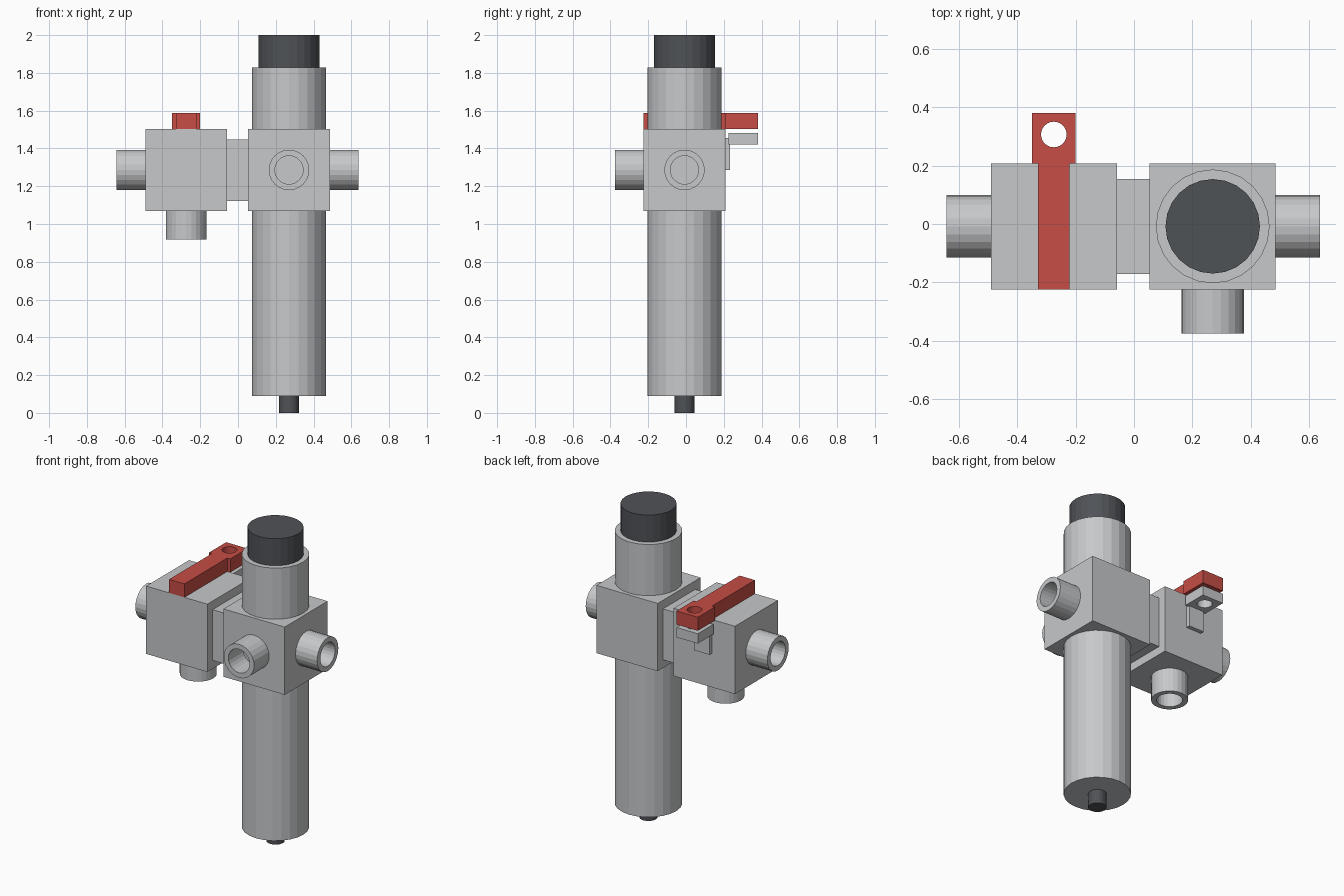
import bpy
import bmesh
from math import cos, sin, tau
from mathutils import Vector

cube = bpy.data.objects.get("Cube")
if cube:
    bpy.data.objects.remove(cube, do_unlink=True)


def material(name, rgb):
    m = bpy.data.materials.new(name)
    m.use_nodes = True
    m.diffuse_color = (*rgb, 1)
    m.node_tree.nodes["Principled BSDF"].inputs["Base Color"].default_value = (*rgb, 1)
    return m


GREY = material("light_grey", (0.57, 0.58, 0.59))
DARK = material("charcoal", (0.078, 0.084, 0.094))
RED = material("lever_red", (0.57, 0.075, 0.06))


def finish(name, bm, mat):
    bmesh.ops.recalc_face_normals(bm, faces=bm.faces)
    mesh = bpy.data.meshes.new(name)
    bm.to_mesh(mesh)
    bm.free()
    mesh.materials.append(mat)
    obj = bpy.data.objects.new(name, mesh)
    bpy.context.collection.objects.link(obj)
    return obj


def box(name, low, high, mat):
    low, high = Vector(low), Vector(high)
    bm = bmesh.new()
    bmesh.ops.create_cube(bm, size=1)
    bmesh.ops.scale(bm, vec=high - low, verts=bm.verts)
    bmesh.ops.translate(bm, vec=(low + high) / 2, verts=bm.verts)
    return finish(name, bm, mat)


def lathe(name, start, axis, profile, mat, sides=24):
    """Sweep (radius, distance) points round an axis and cap both ends."""
    bm = bmesh.new()
    turn = Vector(axis).to_track_quat("Z", "Y")
    rings = []
    for r, d in profile:
        rings.append([bm.verts.new(Vector(start) + turn @ Vector(
            (r * cos(tau * i / sides), r * sin(tau * i / sides), d)))
            for i in range(sides)])
    for a, b in zip(rings, rings[1:]):
        for i in range(sides):
            j = (i + 1) % sides
            bm.faces.new((a[i], a[j], b[j], b[i]))
    bm.faces.new(rings[0])
    bm.faces.new(rings[-1])
    return finish(name, bm, mat)


def cylinder(name, start, length, radius, mat):
    return lathe(name, start, (0, 0, 1), [(radius, 0), (radius, length)], mat)


def port(name, start, axis):
    length = 0.152
    return lathe(name, start, axis,
                 [(0.107, 0), (0.107, length), (0.075, length), (0.075, 0.005)], GREY)


def drill(obj, x, y, radius):
    cutter = cylinder("hole_cutter", (x, y, 1.3), 0.5, radius, obj.data.materials[0])
    cutter.hide_render = True
    mod = obj.modifiers.new("hole", "BOOLEAN")
    mod.operation = "DIFFERENCE"
    mod.solver = "EXACT"
    mod.object = cutter
    bpy.context.view_layer.objects.active = obj
    bpy.ops.object.modifier_apply(modifier=mod.name)
    bpy.data.objects.remove(cutter, do_unlink=True)


FX, VX, CY, CZ = 0.27, -0.275, -0.008, 1.286   # filter, valve and port centres
HALF = 0.216

# Valve and filter bodies with the joining neck
for name, x in (("filter_body", FX), ("valve_body", VX)):
    box(name, (x - HALF, CY - HALF, CZ - HALF), (x + HALF, CY + HALF, CZ + HALF), GREY)
box("joining_neck", (VX + HALF, CY - 0.163, 1.123), (FX - HALF, CY + 0.163, 1.447), GREY)

# Filter bowl, regulator bonnet, knob and drain
cylinder("filter_bowl", (FX, CY, 0.09), CZ - HALF - 0.09, 0.195, GREY)
cylinder("regulator_bonnet", (FX, CY, CZ + HALF), 1.828 - CZ - HALF, 0.195, GREY)
cylinder("adjusting_knob", (FX, CY, 1.828), 0.172, 0.162, DARK)
cylinder("drain", (FX, CY, 0), 0.09, 0.053, DARK)

# Hollow ports
port("inlet_port", (VX - HALF, CY, CZ), (-1, 0, 0))
port("outlet_port", (FX + HALF, CY, CZ), (1, 0, 0))
port("front_port", (FX, CY - HALF, CZ), (0, -1, 0))
port("exhaust_port", (VX, CY, CZ - HALF), (0, 0, -1))

# Shut-off lever with drilled end
top, back = CZ + HALF, CY + HALF
box("lever_bar", (VX - 0.054, CY - HALF, top), (VX + 0.054, back, 1.588), RED)
lever_end = box("lever_end", (VX - 0.075, back, top), (VX + 0.075, 0.381, 1.588), RED)
drill(lever_end, VX, 0.307, 0.044)

# Locking bracket under the lever end
box("lock_stem", (VX - 0.054, back, 1.287), (VX + 0.054, 0.234, 1.455), GREY)
lock_tab = box("lock_tab", (VX - 0.075, 0.224, 1.42), (VX + 0.075, 0.381, 1.483), GREY)
drill(lock_tab, VX, 0.307, 0.044)
